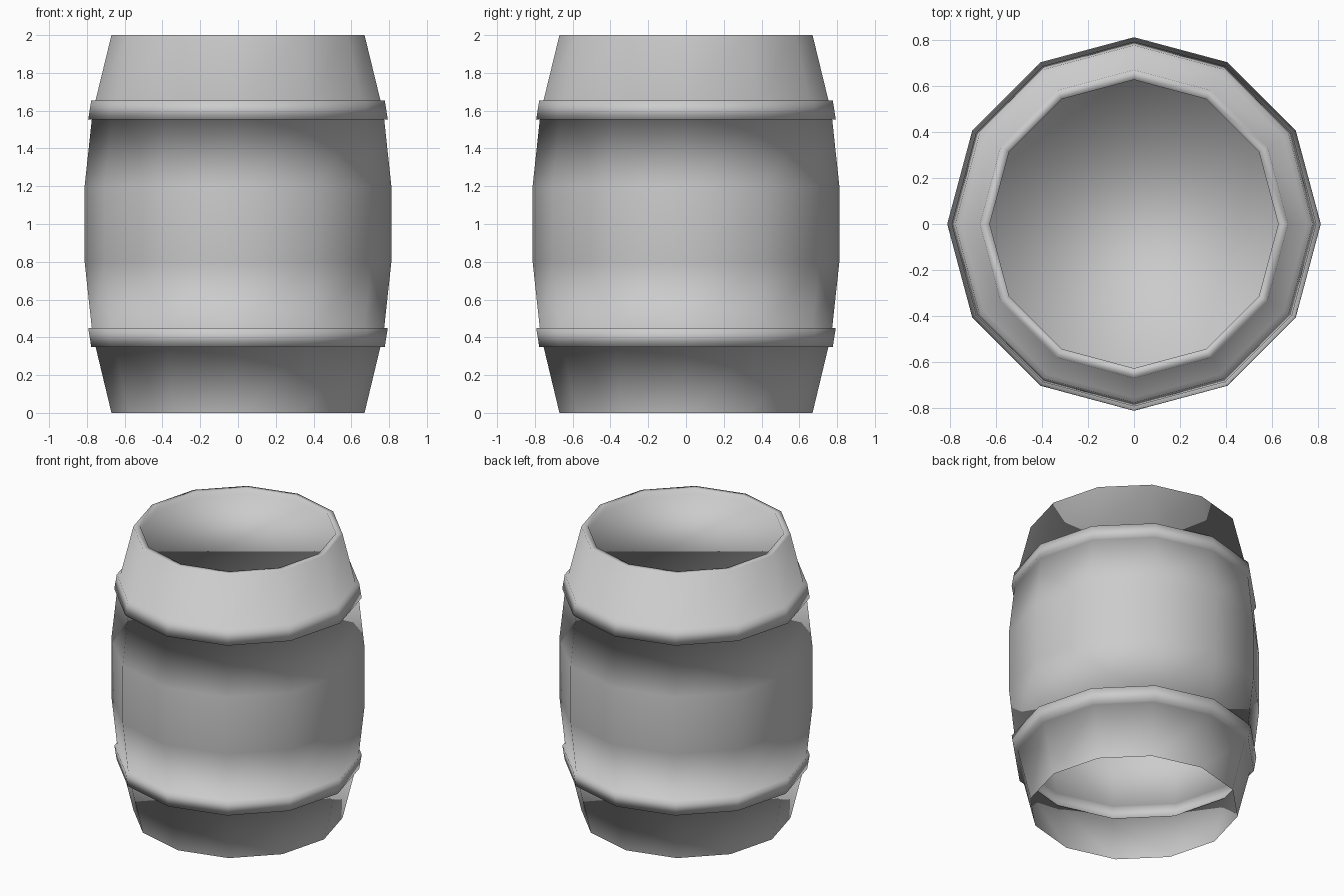
import bpy, bmesh
from math import cos, sin, tau

if "Cube" in bpy.data.objects:
    bpy.data.objects.remove(bpy.data.objects["Cube"])

SIDES = 12


def lathe(name, profile):
    """Revolve an (r, z) profile as a thin shell and close its last ring with a disc."""
    bm = bmesh.new()
    rings = [[bm.verts.new((r * cos(tau * i / SIDES), r * sin(tau * i / SIDES), z))
              for i in range(SIDES)] for r, z in profile]
    for a, b in zip(rings, rings[1:]):
        for i in range(SIDES):
            j = (i + 1) % SIDES
            bm.faces.new((a[i], a[j], b[j], b[i]))
    bm.faces.new(rings[-1])
    for f in bm.faces:
        f.smooth = True
    me = bpy.data.meshes.new(name)
    bm.to_mesh(me)
    bm.free()
    ob = bpy.data.objects.new(name, me)
    bpy.context.collection.objects.link(ob)
    return ob


# Lower wall and hoop; the bottom is open
lower = [(0.67, 0), (0.754, 0.35), (0.777, 0.35), (0.793, 0.45), (0.774, 0.45), (0.812, 0.8)]
# Upper wall and hoop
upper = [(0.812, 1.2), (0.774, 1.554), (0.793, 1.554), (0.777, 1.655), (0.754, 1.655), (0.67, 2)]
# Rim and slightly sunken lid
rim = [(0.627, 2), (0.627, 1.965)]
lathe("barrel", lower + upper + rim)
